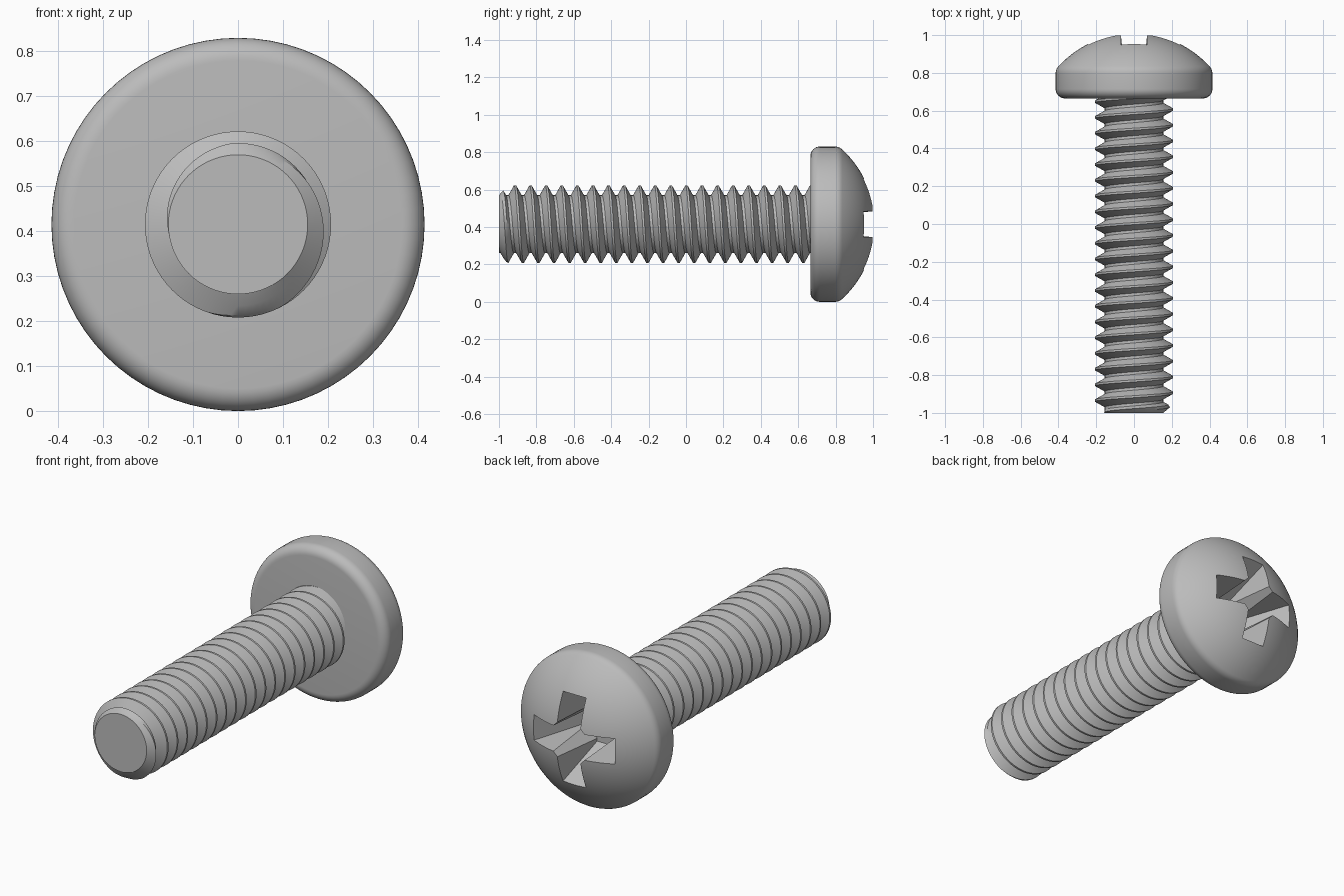
import bpy, bmesh
from math import sin, cos, pi, sqrt, radians

cube = bpy.data.objects.get("Cube")
if cube:
    bpy.data.objects.remove(cube, do_unlink=True)

AXIS_Z = 0.415      # height of the screw axis
R_HEAD = 0.415
R_CREST, R_ROOT = 0.207, 0.155
PITCH = 0.0833
SEGS = 72

steel = bpy.data.materials.new("steel_grey")
steel.use_nodes = True
steel.diffuse_color = (0.5, 0.5, 0.5, 1)
steel.node_tree.nodes["Principled BSDF"].inputs["Base Color"].default_value = (0.5, 0.5, 0.5, 1)


def polar(r, y, a):
    """Point at radius r and turn a around the lengthwise axis."""
    return (r * sin(a), y, AXIS_Z + r * cos(a))


def loft(name, rows):
    """Skin rows of points, weld the seam and close the open ends."""
    bm = bmesh.new()
    grid = [[bm.verts.new(p) for p in row] for row in rows]
    for low, high in zip(grid, grid[1:]):
        for i in range(len(low) - 1):
            bm.faces.new((low[i], low[i + 1], high[i + 1], high[i]))
    bmesh.ops.remove_doubles(bm, verts=bm.verts, dist=1e-5)
    bmesh.ops.holes_fill(bm, edges=bm.edges, sides=0)
    bmesh.ops.recalc_face_normals(bm, faces=bm.faces)
    mesh = bpy.data.meshes.new(name)
    bm.to_mesh(mesh)
    bm.free()
    obj = bpy.data.objects.new(name, mesh)
    bpy.context.collection.objects.link(obj)
    return obj


def finish(obj):
    obj.data.materials.clear()
    obj.data.materials.append(steel)
    bpy.ops.object.select_all(action="DESELECT")
    obj.select_set(True)
    bpy.context.view_layer.objects.active = obj
    bpy.ops.object.shade_smooth_by_angle(angle=radians(28))


turns = [2 * pi * i / SEGS for i in range(SEGS + 1)]

# Threaded shank: a right-handed helix, trimmed flat and chamfered at the tip
mid = (R_CREST + R_ROOT) / 2
tooth = [(-0.414, R_ROOT), (-0.24, mid), (-0.066, R_CREST),
         (0.066, R_CREST), (0.24, mid), (0.414, R_ROOT)]
rows = []
for k in range(-3, 21):
    for offset, radius in tooth:
        row = []
        for a in turns:
            y = -0.914 + PITCH * (k + offset + a / (2 * pi))
            y = min(max(y, -1), 0.68)
            row.append(polar(min(radius, R_ROOT + 1.2 * (y + 1)), y, a))
        rows.append(row)
finish(loft("threaded_shank", rows))

# Pan head: flat underside, rounded rim, domed top
FILLET, UNDER = 0.05, 0.665
DOME_R, DOME_Y = 0.543, 0.4675
profile = []
for i in range(9):
    t = i / 8 * pi / 2
    profile.append((R_HEAD - FILLET + FILLET * sin(t), UNDER + FILLET - FILLET * cos(t)))
for i in range(6):
    t = i / 5 * pi / 4
    profile.append((R_HEAD - 0.055 * (1 - cos(t)), 0.797 + 0.055 * sin(t)))
for i in range(1, 17):
    r = 0.399 * (1 - i / 17)
    profile.append((r, DOME_Y + sqrt(DOME_R ** 2 - r ** 2)))
head = loft("pan_head", [[polar(r, y, a) for a in turns] for r, y in profile])


# Cross recess: four tapering arms with bevelled inner corners
def cross(y, reach, tip, neck, shoulder):
    arm = [(-neck, shoulder), (-tip, reach), (tip, reach), (neck, shoulder)]
    pts = []
    for q in range(4):
        c, s = cos(q * pi / 2), sin(q * pi / 2)
        pts += [(u * c + v * s, y, AXIS_Z - u * s + v * c) for u, v in arm]
    return pts + pts[:1]


cutter = loft("recess_cutter", [cross(0.70, 0.115, 0.04, 0.04, 0.10),
                                cross(1.05, 0.293, 0.08, 0.074, 0.092)])
cutter.hide_render = True
cut = head.modifiers.new("recess", "BOOLEAN")
cut.operation = "DIFFERENCE"
cut.solver = "EXACT"
cut.object = cutter
bpy.context.view_layer.objects.active = head
bpy.ops.object.modifier_apply(modifier=cut.name)
bpy.data.objects.remove(cutter, do_unlink=True)
finish(head)
